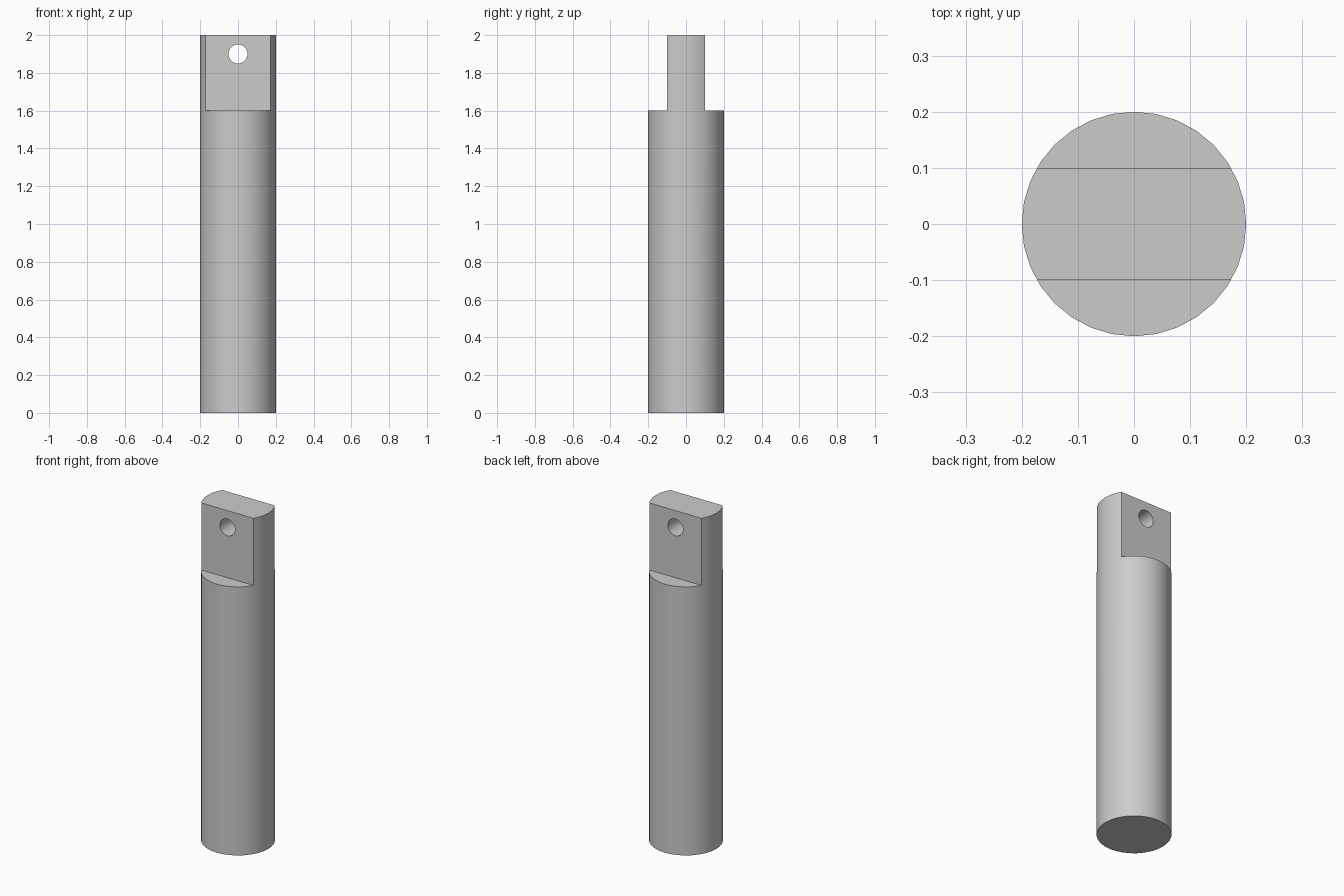
import bpy
import math

default = bpy.data.objects.get("Cube")
if default:
    bpy.data.objects.remove(default, do_unlink=True)

RADIUS, HEIGHT = 0.2, 2.0
SHOULDER, TANG_HALF = 1.6, 0.1

steel = bpy.data.materials.new("plain_grey")
steel.use_nodes = True
grey = (0.6, 0.6, 0.6, 1.0)
steel.diffuse_color = grey
steel.node_tree.nodes["Principled BSDF"].inputs["Base Color"].default_value = grey


def cut(target, cutter, name):
    """Subtract the cutter from the target and keep it hidden."""
    cutter.name = name
    cutter.hide_render = True
    cutter.hide_set(True)
    mod = target.modifiers.new(name, "BOOLEAN")
    mod.operation = "DIFFERENCE"
    mod.solver = "EXACT"
    mod.object = cutter


# Round pin body
bpy.ops.mesh.primitive_cylinder_add(vertices=32, radius=RADIUS, depth=HEIGHT,
                                    location=(0, 0, HEIGHT / 2))
pin = bpy.context.object
pin.name = "pin_body"
pin.data.materials.append(steel)

# Flats milled on the front and back leave the upper tang
for side, name in ((-1, "front_flat_cutter"), (1, "back_flat_cutter")):
    bpy.ops.mesh.primitive_cube_add(
        size=1, location=(0, side * (TANG_HALF + 0.25), SHOULDER + 0.5))
    block = bpy.context.object
    block.scale = (1, 0.5, 1)
    cut(pin, block, name)

# Cross hole through the tang
bpy.ops.mesh.primitive_cylinder_add(vertices=32, radius=0.05, depth=1,
                                    location=(0, 0, 1.9),
                                    rotation=(math.pi / 2, 0, 0))
cut(pin, bpy.context.object, "cross_hole_cutter")

# Apply the cuts, remove the cutters and smooth the round walls
bpy.context.view_layer.update()
cutters = [m.object for m in pin.modifiers]
bpy.ops.object.select_all(action="DESELECT")
pin.select_set(True)
bpy.context.view_layer.objects.active = pin
for mod in list(pin.modifiers):
    bpy.ops.object.modifier_apply(modifier=mod.name)
for cutter in cutters:
    bpy.data.objects.remove(cutter, do_unlink=True)
bpy.ops.object.shade_smooth_by_angle(angle=math.radians(30))
